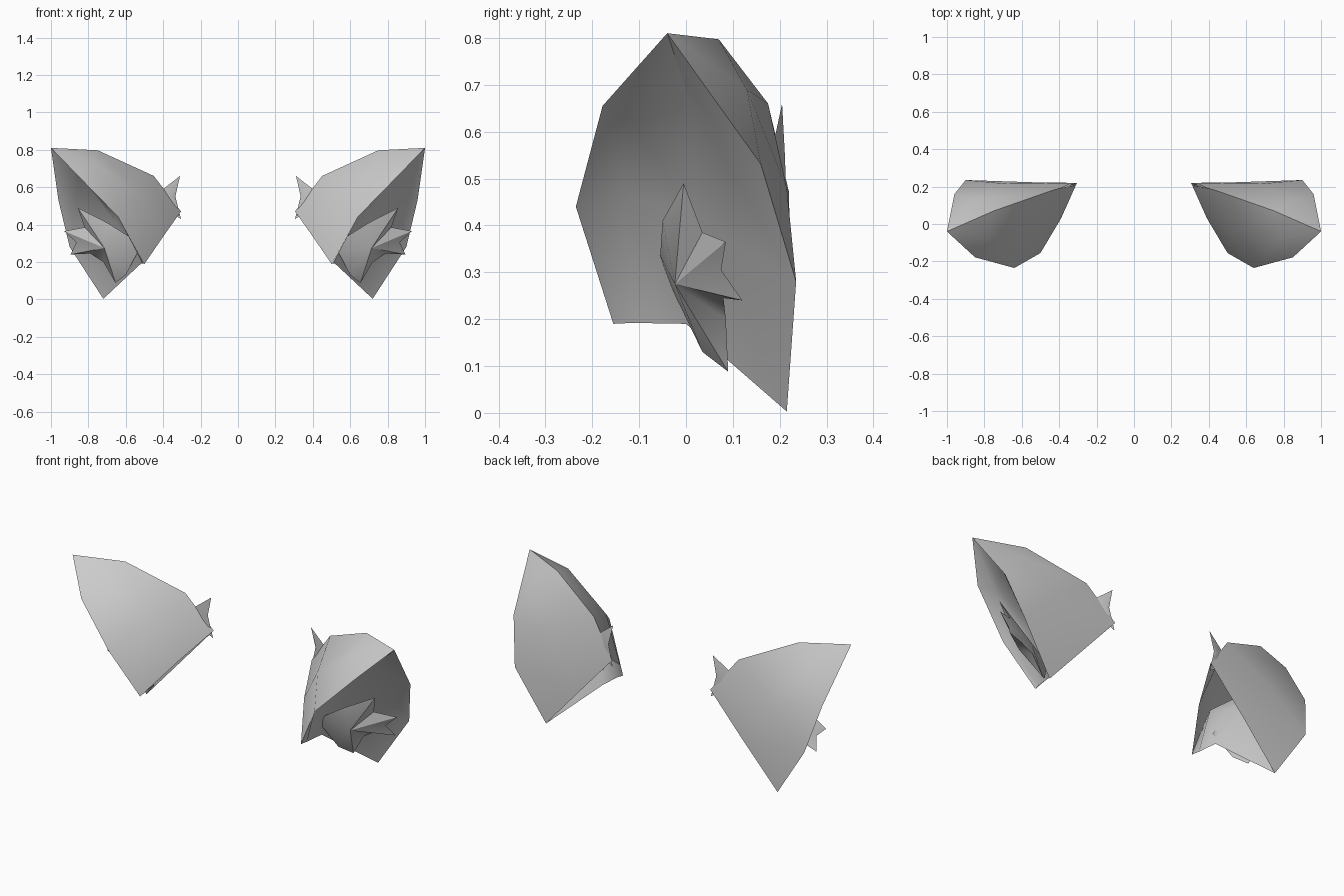
import bpy, bmesh
from mathutils import Vector

if "Cube" in bpy.data.objects:
    bpy.data.objects.remove(bpy.data.objects["Cube"])

grey = bpy.data.materials.new("fur_grey")
grey.diffuse_color = (0.6, 0.6, 0.6, 1)
grey.use_nodes = True
grey.node_tree.nodes["Principled BSDF"].inputs["Base Color"].default_value = grey.diffuse_color


def finish(name, bm, angle):
    """Turn a bmesh into a mirrored, shaded object."""
    bmesh.ops.recalc_face_normals(bm, faces=bm.faces)
    me = bpy.data.meshes.new(name)
    bm.to_mesh(me)
    bm.free()
    me.materials.append(grey)
    ob = bpy.data.objects.new(name, me)
    bpy.context.collection.objects.link(ob)
    bpy.ops.object.select_all(action='DESELECT')
    ob.select_set(True)
    bpy.context.view_layer.objects.active = ob
    bpy.ops.object.shade_smooth_by_angle(angle=angle)
    mod = ob.modifiers.new("mirror", 'MIRROR')
    mod.use_mirror_merge = False
    return ob


def loft(name, rings, tip, angle):
    """Skin closed rings and gather the last one into a tip; the base stays open."""
    bm = bmesh.new()
    vs = [[bm.verts.new(p) for p in r] for r in rings]
    t = bm.verts.new(tip)
    n = len(rings[0])
    for i in range(n):
        j = (i + 1) % n
        for a, b in zip(vs, vs[1:]):
            bm.faces.new((a[i], a[j], b[j], b[i]))
        bm.faces.new((vs[-1][i], vs[-1][j], t))
    return finish(name, bm, angle)


def fan(name, outline, centre, normal, front, back, angle):
    """Star-shaped tuft: outline joined to a raised centre on both sides."""
    bm = bmesh.new()
    rim = [bm.verts.new(p) for p in outline]
    nrm = Vector(normal).normalized()
    for d in (front, -back):
        c = bm.verts.new(Vector(centre) + nrm * d)
        for a, b in zip(rim, rim[1:] + rim[:1]):
            bm.faces.new((a, b, c))
    return finish(name, bm, angle)


# Ears: each ring runs front edge, front panel, ridge, back panel, back edge,
# hollow lining, lining crease
rings = [
    [(.50, -.155, .19), (.39, .03, .35), (.305, .22, .47), (.51, .222, .24),
     (.72, .215, .003), (.52, 0, .19), (.51, -.115, .192)],
    [(.64, -.235, .44), (.53, -.05, .566), (.45, .175, .66), (.68, .215, .48),
     (.90, .235, .28), (.66, .02, .42), (.60, -.135, .47)],
    [(.85, -.178, .655), (.785, -.075, .745), (.75, .07, .797), (.86, .13, .69),
     (.96, .16, .53), (.85, .01, .66), (.79, -.115, .62)],
]
loft("ear", rings, (1, -.04, .81), 0.7)

# Inner fur tuft: three pointed locks fanning outwards and one hanging down
fan("inner_tuft",
    [(.53, -.03, .265), (.58, -.055, .335), (.70, -.05, .41), (.857, -.005, .49),
     (.82, .035, .385), (.93, .085, .365), (.865, .075, .305), (.895, .12, .24),
     (.79, .08, .245), (.72, .085, .20), (.655, .09, .088), (.60, .035, .13)],
    (.70, .01, .29), (.36, -.85, -.39), .04, .03, 0.6)

# Small fur spike at the inner base corner
fan("base_spike",
    [(.31, .205, .66), (.40, .19, .59), (.37, .20, .47), (.305, .215, .43),
     (.335, .21, .55)],
    (.355, .203, .55), (0, -1, 0), .008, .008, 0.6)
